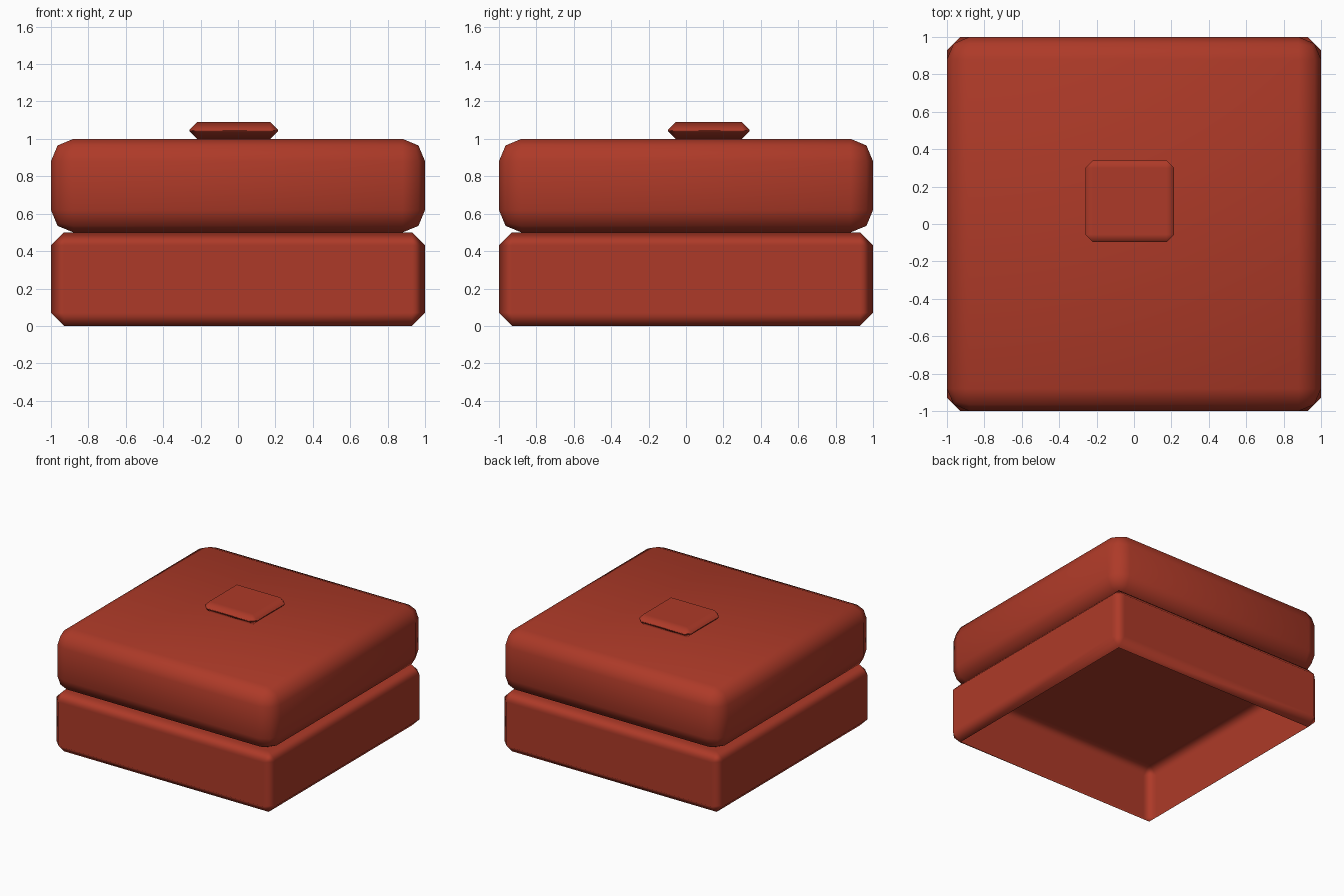
import bpy, bmesh
from mathutils import Vector

cube = bpy.data.objects.get("Cube")
if cube:
    bpy.data.objects.remove(cube, do_unlink=True)

# Upholstery colour
fabric = bpy.data.materials.new("brick_red_fabric")
colour = (0.42, 0.042, 0.021, 1)
fabric.diffuse_color = colour
fabric.use_nodes = True
fabric.node_tree.nodes["Principled BSDF"].inputs["Base Color"].default_value = colour


def padded_box(name, centre, size, bevel, segments, flat_panels=True, open_bottom=False):
    """Box with bevelled edges, smooth shaded; flat_panels keeps large faces flat."""
    bm = bmesh.new()
    bmesh.ops.create_cube(bm, size=1)
    bmesh.ops.scale(bm, vec=Vector(size), verts=bm.verts)
    bmesh.ops.bevel(bm, geom=bm.edges[:], offset=bevel, offset_type='OFFSET',
                    segments=segments, profile=0.5, affect='EDGES')
    bm.normal_update()
    if open_bottom:
        lowest = [f for f in bm.faces if f.normal.z < -0.99]
        bmesh.ops.delete(bm, geom=lowest, context='FACES_ONLY')
    for f in bm.faces:
        f.smooth = True
    mesh = bpy.data.meshes.new(name)
    bm.to_mesh(mesh)
    bm.free()
    mesh.materials.append(fabric)
    obj = bpy.data.objects.new(name, mesh)
    obj.location = centre
    bpy.context.collection.objects.link(obj)
    if flat_panels:
        weighted = obj.modifiers.new("panel_normals", 'WEIGHTED_NORMAL')
        weighted.weight = 100
    return obj


# Hollow base, soft seat cushion, and off-centre button on top
padded_box("base", (0, 0, 0.25), (2, 2, 0.5), 0.07, 1, open_bottom=True)
padded_box("seat_cushion", (0, 0, 0.75), (2, 2, 0.5), 0.12, 2, flat_panels=False)
padded_box("top_button", (-0.023, 0.122, 1.045), (0.475, 0.437, 0.09), 0.041, 1)
